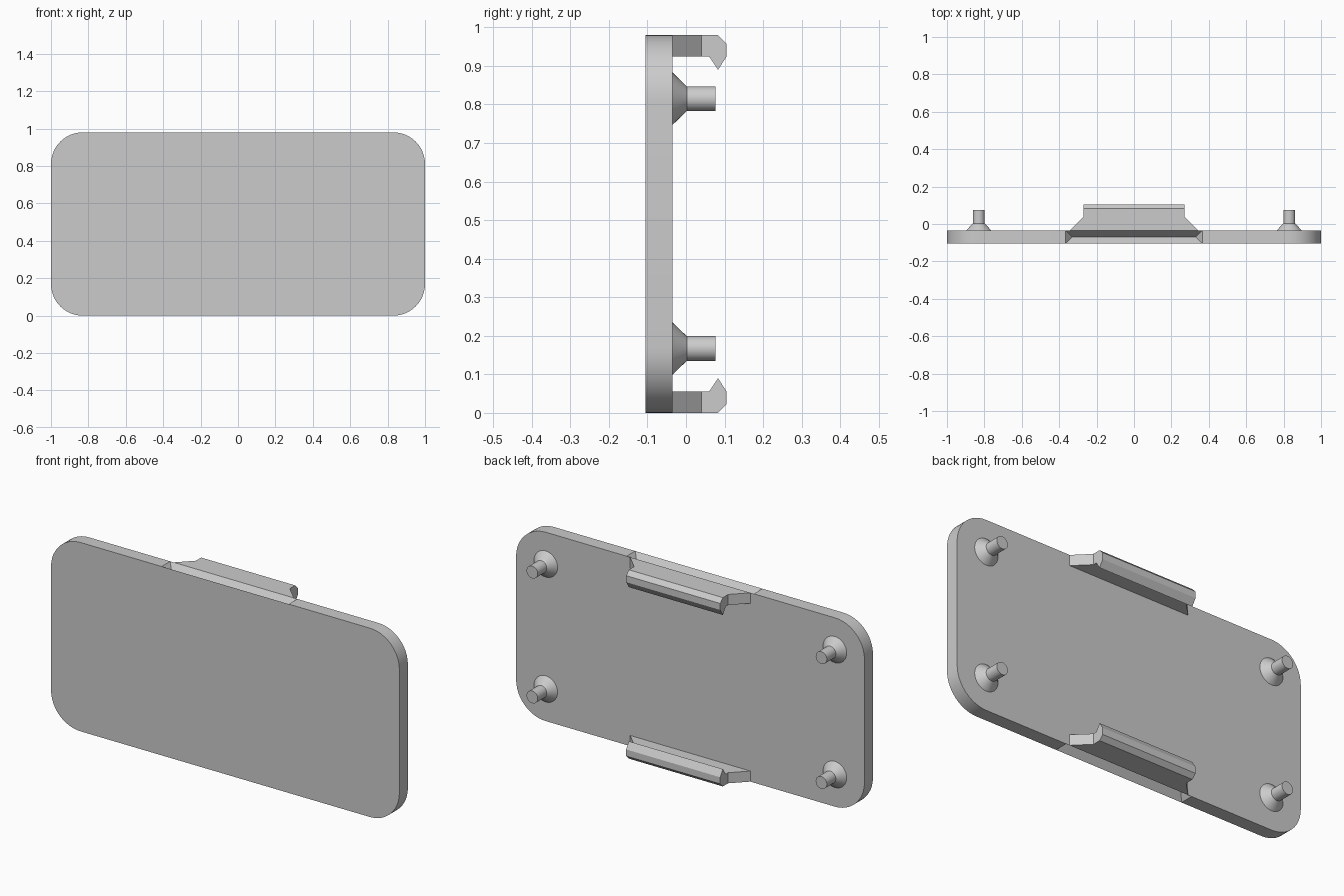
import bpy, bmesh, math

cube = bpy.data.objects.get("Cube")
if cube:
    bpy.data.objects.remove(cube, do_unlink=True)

HEIGHT, FRONT, BACK = 0.98, -0.105, -0.035
RADIUS = 0.17

grey = bpy.data.materials.new("light_grey")
grey.use_nodes = True
grey.diffuse_color = (0.6, 0.6, 0.6, 1)
grey.node_tree.nodes["Principled BSDF"].inputs["Base Color"].default_value = (0.6, 0.6, 0.6, 1)


def finish(name, bm):
    bmesh.ops.recalc_face_normals(bm, faces=bm.faces)
    mesh = bpy.data.meshes.new(name)
    bm.to_mesh(mesh)
    bm.free()
    mesh.materials.append(grey)
    obj = bpy.data.objects.new(name, mesh)
    bpy.context.collection.objects.link(obj)
    bpy.ops.object.select_all(action="DESELECT")
    obj.select_set(True)
    bpy.context.view_layer.objects.active = obj
    bpy.ops.object.shade_smooth_by_angle(angle=math.radians(25))
    return obj


# Rounded plate with a hipped V groove in the middle of its top and bottom edges
def build_plate(groove_half=0.365, inset=0.035, depth=0.045, steps=12):
    outline = []
    corners = [(1, 1), (-1, 1), (-1, -1), (1, -1)]
    for i, (sx, sz) in enumerate(corners):
        cx = sx * (1 - RADIUS)
        cz = HEIGHT / 2 + sz * (HEIGHT / 2 - RADIUS)
        for k in range(steps + 1):
            a = math.pi / 2 * (i + k / steps)
            outline.append((cx + RADIUS * math.cos(a), cz + RADIUS * math.sin(a)))
        if i in (0, 2):
            z = HEIGHT if i == 0 else 0
            outline += [(sx * groove_half, z), (-sx * groove_half, z)]
    bm = bmesh.new()
    front = [bm.verts.new((x, FRONT, z)) for x, z in outline]
    back = [bm.verts.new((x, BACK, z)) for x, z in outline]
    bm.faces.new(front)
    bm.faces.new(back)
    for i in range(len(outline)):
        j = (i + 1) % len(outline)
        (xa, za), (xb, zb) = outline[i], outline[j]
        f0, f1, b0, b1 = front[i], front[j], back[i], back[j]
        if abs(abs(xa) - groove_half) < 1e-6 and abs(xa + xb) < 1e-6:
            z = za - depth if za > 0.5 else za + depth
            side = math.copysign(groove_half - inset, xa)
            mid = (FRONT + BACK) / 2
            r0 = bm.verts.new((side, mid, z))
            r1 = bm.verts.new((-side, mid, z))
            for face in ((f0, f1, r1, r0), (b0, b1, r1, r0), (f0, b0, r0), (f1, b1, r1)):
                bm.faces.new(face)
        else:
            bm.faces.new((f0, f1, b1, b0))
    return finish("plate", bm)


# Clip: a tapering arm ending in a straight hooked lip
def build_clip(name, top):
    profile = [(BACK, 0), (0.04, 0), (0.083, 0), (0.105, 0.022), (0.105, 0.056),
               (0.083, 0.09), (0.06, 0.055), (0.04, 0.055), (BACK, 0.055)]
    bm = bmesh.new()
    sides = []
    for s in (-1, 1):
        sides.append([bm.verts.new((s * (0.27 + max(0, 0.04 - y)), y, HEIGHT - z if top else z))
                      for y, z in profile])
    for ring in sides:
        bm.faces.new([ring[0], ring[1], ring[7], ring[8]])
        bm.faces.new(ring[1:8])
    a, b = sides
    for i in range(len(profile)):
        j = (i + 1) % len(profile)
        bm.faces.new((a[i], a[j], b[j], b[i]))
    return finish(name, bm)


# Peg: a pin rising from a conical foot, lathed along y
def build_peg(name, x, z, segments=32):
    bm = bmesh.new()
    rings = []
    for y, r in ((BACK, 0.068), (0.002, 0.032), (0.076, 0.032)):
        rings.append([bm.verts.new((x + r * math.cos(math.tau * k / segments), y,
                                    z + r * math.sin(math.tau * k / segments)))
                      for k in range(segments)])
    for lower, upper in zip(rings, rings[1:]):
        for k in range(segments):
            n = (k + 1) % segments
            bm.faces.new((lower[k], lower[n], upper[n], upper[k]))
    bm.faces.new(rings[0])
    bm.faces.new(rings[-1])
    return finish(name, bm)


build_plate()
build_clip("top_clip", True)
build_clip("bottom_clip", False)
for side, x in (("left", 0.83), ("right", -0.83)):
    for level, z in (("upper", 0.815), ("lower", 0.167)):
        build_peg(f"{level}_{side}_peg", x, z)
